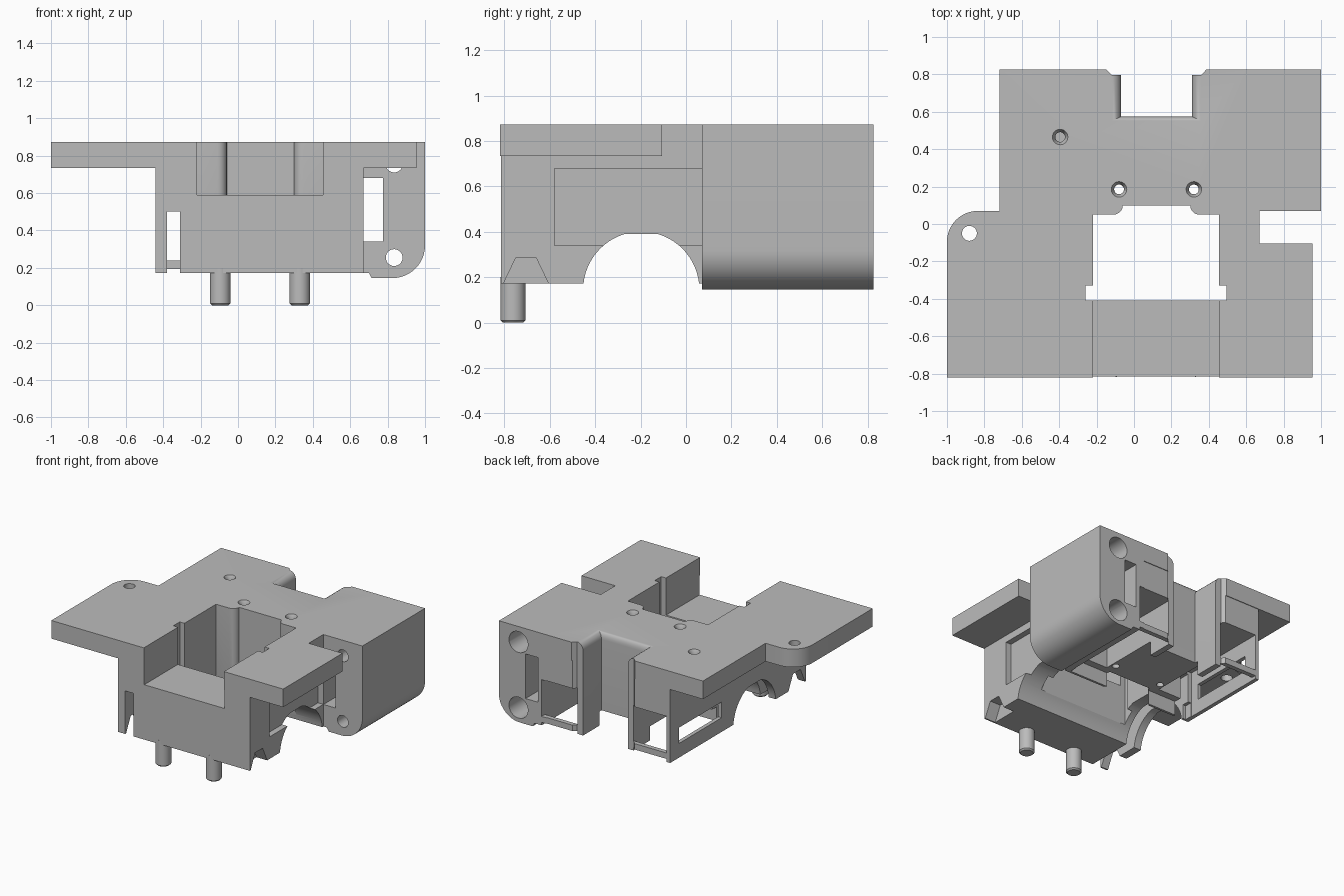
import bpy, bmesh, math
from mathutils import Vector, Matrix

cube = bpy.data.objects.get("Cube")
if cube:
    bpy.data.objects.remove(cube, do_unlink=True)

grey = bpy.data.materials.new("mid_grey")
grey.use_nodes = True
grey.diffuse_color = (0.5, 0.5, 0.5, 1)
grey.node_tree.nodes["Principled BSDF"].inputs["Base Color"].default_value = (0.5, 0.5, 0.5, 1)


def loft(name, rings):
    """Closed solid through matching rings of points."""
    bm = bmesh.new()
    loops = [[bm.verts.new(p) for p in ring] for ring in rings]
    n = len(loops[0])
    bm.faces.new(loops[0])
    bm.faces.new(loops[-1][::-1])
    for a, b in zip(loops, loops[1:]):
        for i in range(n):
            j = (i + 1) % n
            bm.faces.new((a[j], a[i], b[i], b[j]))
    bmesh.ops.recalc_face_normals(bm, faces=bm.faces)
    me = bpy.data.meshes.new(name)
    bm.to_mesh(me)
    bm.free()
    me.materials.append(grey)
    ob = bpy.data.objects.new(name, me)
    bpy.context.collection.objects.link(ob)
    return ob


def prism(name, pts, lo, hi, axis="z"):
    place = {"x": lambda u, v, w: (w, u, v),
             "y": lambda u, v, w: (u, w, v),
             "z": lambda u, v, w: (u, v, w)}[axis]
    return loft(name, [[place(u, v, w) for u, v in pts] for w in (lo, hi)])


def rect(x0, x1, y0, y1):
    return [(x0, y0), (x1, y0), (x1, y1), (x0, y1)]


def box(name, x0, x1, y0, y1, z0, z1):
    return prism(name, rect(x0, x1, y0, y1), z0, z1)


def arc(cx, cy, r, a0, a1, n=12):
    angles = [math.radians(a0 + (a1 - a0) * i / n) for i in range(n + 1)]
    return [(cx + r * math.cos(a), cy + r * math.sin(a)) for a in angles]


def circle(cx, cy, r):
    return arc(cx, cy, r, 0, 360, 28)[:-1]


def combine(target, tools, operation):
    """Apply booleans one after another and drop the tools."""
    for tool in tools:
        mod = target.modifiers.new("cut", "BOOLEAN")
        mod.operation, mod.object, mod.solver = operation, tool, "EXACT"
        graph = bpy.context.evaluated_depsgraph_get()
        result = bpy.data.meshes.new_from_object(target.evaluated_get(graph))
        target.modifiers.clear()
        target.data = result
        bpy.data.objects.remove(tool, do_unlink=True)


# Solid parts: central body, top plate with rounded ear, side block
housing = box("housing", -0.44, 0.67, -0.815, 0.82, 0.172, 0.8)
outline = [(-1, -0.82), (0.955, -0.82), (0.955, -0.105), (0.67, -0.105),
           (0.67, 0.07), (1, 0.07), (1, 0.825), (-0.72, 0.825), (-0.72, 0.07)]
plate = prism("plate", outline + arc(-0.835, -0.095, 0.165, 90, 180), 0.735, 0.873)
block_profile = [(0.6, 0.873), (0.6, 0.172), (0.70, 0.172), (0.715, 0.145)]
block = prism("block", block_profile + arc(0.825, 0.32, 0.175, -90, 0) + [(1, 0.873)],
              0.07, 0.825, "y")
combine(housing, [plate, block], "UNION")

# Central well with widened slots and a rear bay, then the front shelf
well = arc(0.40, 0.05, 0.0, 0, 0, 1)[:1] + [(0.455, 0.05), (0.455, -0.41), (-0.22, -0.41), (-0.22, 0.05)]
well += arc(-0.11, 0.10, 0.05, -90, 0, 5) + arc(0.35, 0.10, 0.05, 180, 270, 5)
cuts = [prism("well_cut", well[1:], 0, 1),
        box("slot_cut", -0.26, 0.495, -0.408, -0.33, 0, 1),
        box("shelf_cut", -0.22, 0.455, -0.9, -0.405, 0.59, 1)]

# Rear notch whose top rim flares outward in a fillet, with a chamfered mouth
rings = []
for z, grow in [(0, 0)] + [(0.82 + 0.054 * math.sin(t), 0.052 * (1 - math.cos(t)))
                           for t in [math.radians(18 * i) for i in range(6)]] + [(1, 0.054)]:
    rings.append([(x, y, z) for x, y in
                  rect(-0.07 - grow, 0.31 + grow, 0.575 - grow * 0.5, 0.9)])
cuts.append(loft("notch_cut", rings))
cuts.append(prism("mouth_cut", [(-0.12, 0.797), (0.36, 0.797), (0.40, 0.84), (-0.16, 0.84)], 0, 1))

# Cross arch with a flattened crown
arch = [p for p in arc(-0.197, 0.145, 0.256, 0, 180, 32) if p[1] < 0.392]
cuts.append(prism("arch_cut", [(0.059, 0)] + arch + [(-0.453, 0)], -0.6, 0.69, "x"))

# Hollow rear legs, each keeping a low bar across the back
for x0, x1 in ((-0.41, -0.115), (0.355, 0.64)):
    cuts += [box("leg_window", x0, x1, 0.13, 0.9, 0.24, 0.52),
             box("leg_floor", x0, x1, 0.13, 0.785, 0, 0.26),
             box("bar_underside", x0, x1, 0.7, 0.9, 0, 0.195)]
cuts += [box("underside_cut", -0.405, 0.635, 0.075, 0.6, 0, 0.28),
         box("side_window", -0.5, -0.38, 0.2, 0.71, 0.28, 0.4),
         box("front_slot", -0.38, -0.31, -0.9, 0.25, 0, 0.5),
         box("side_recess", 0.625, 0.69, -0.58, 0.071, 0.34, 0.68),
         box("block_window", 0.672, 0.775, -0.05, 0.9, 0.34, 0.68)]

# Tapered notches in both lower front sides
for x0, x1 in ((0.58, 0.7), (-0.5, -0.36)):
    cuts.append(prism("side_notch", [(-0.81, 0.16), (-0.6, 0.16), (-0.66, 0.285), (-0.75, 0.285)],
                      x0, x1, "x"))

# Screw holes: countersunk from the top, counterbored from the back
for x, y, z0 in ((-0.08, 0.185, 0.1), (0.32, 0.185, 0.1), (-0.395, 0.465, 0.6)):
    cuts += [prism("screw_hole", circle(x, y, 0.026), z0, 1),
             loft("countersink", [[(*p, z) for p in circle(x, y, r)]
                                  for r, z in ((0.02, 0.835), (0.042, 0.874), (0.042, 0.9))])]
cuts.append(prism("ear_hole", circle(-0.88, -0.05, 0.04), 0.6, 1))
for z in (0.255, 0.755):
    cuts += [prism("block_hole", circle(0.835, z, 0.045), 0, 0.9, "y"),
             prism("counterbore", circle(0.835, z, 0.08), 0.3, 0.9, "y")]
combine(housing, cuts, "DIFFERENCE")

# Locating pins with eased tips
pins = []
for side, x in (("right", -0.095), ("left", 0.33)):
    pins.append(loft(side + "_pin", [[(*p, z) for p in circle(x, -0.762, r)]
                                     for r, z in ((0.045, 0), (0.055, 0.01), (0.055, 0.2))]))

for ob in [housing] + pins:
    bpy.ops.object.select_all(action="DESELECT")
    ob.select_set(True)
    bpy.context.view_layer.objects.active = ob
    bpy.ops.object.shade_smooth_by_angle(angle=math.radians(30))
